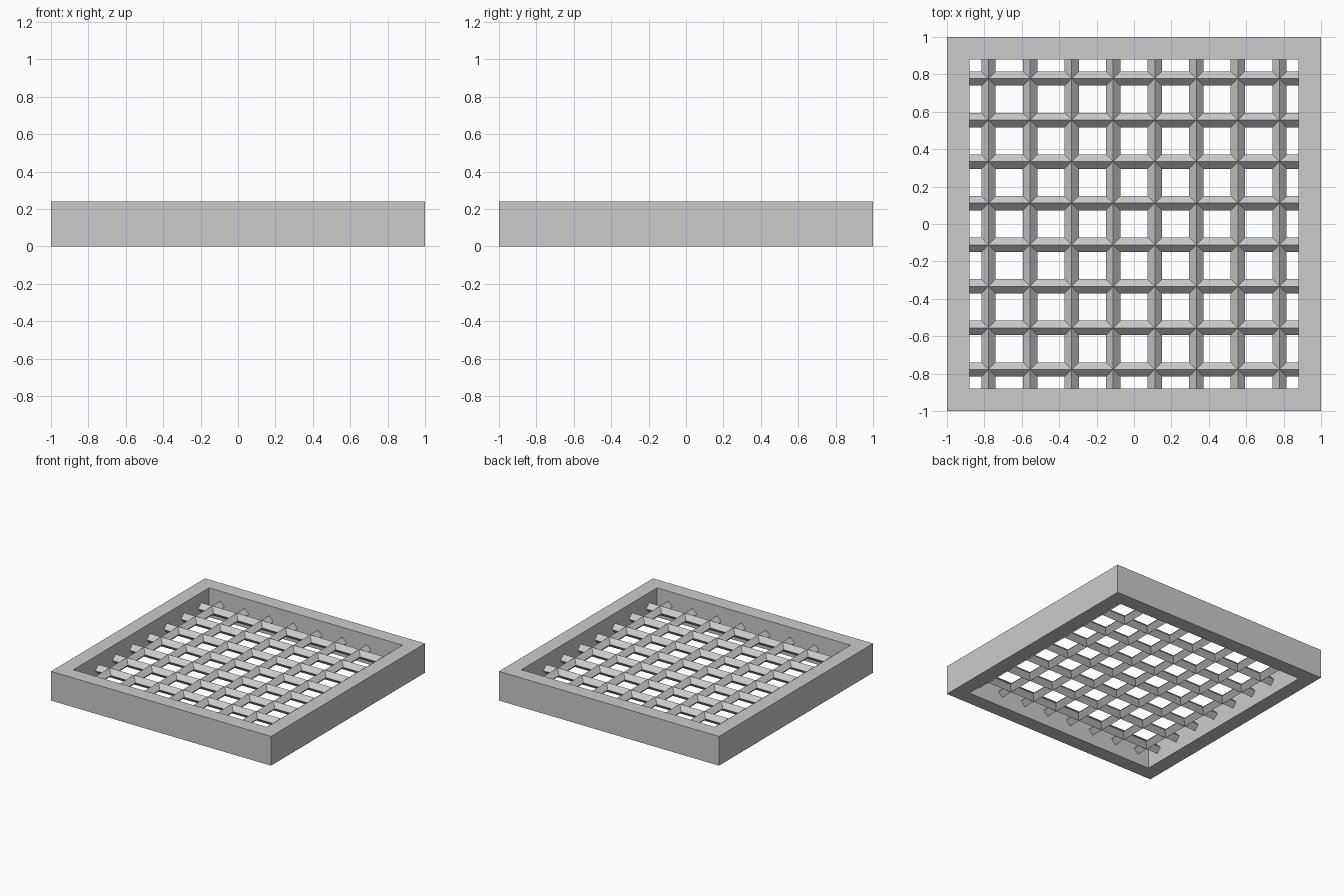
import bpy, bmesh
from math import pi

if "Cube" in bpy.data.objects:
    bpy.data.objects.remove(bpy.data.objects["Cube"])

OUTER, INNER, HEIGHT = 1.0, 0.88, 0.24
BAR_RADIUS, BAR_COUNT = 0.0385, 8


def make_object(name, bm):
    bmesh.ops.recalc_face_normals(bm, faces=bm.faces)
    mesh = bpy.data.meshes.new(name)
    bm.to_mesh(mesh)
    bm.free()
    obj = bpy.data.objects.new(name, mesh)
    bpy.context.collection.objects.link(obj)
    return obj


# Square frame: a ring of four mitred sides
bm = bmesh.new()
corners = [(-1, -1), (1, -1), (1, 1), (-1, 1)]
section = [(OUTER, 0), (OUTER, HEIGHT), (INNER, HEIGHT), (INNER, 0)]
rings = [[bm.verts.new((sx * r, sy * r, z)) for r, z in section] for sx, sy in corners]
for i in range(4):
    a, b = rings[i], rings[(i + 1) % 4]
    for j in range(4):
        k = (j + 1) % 4
        bm.faces.new((a[j], b[j], b[k], a[k]))
make_object("frame", bm)


# Lattice bars: four-sided rods standing on edge, at mid height
def lattice_bar(name, offset, along_x):
    bpy.ops.mesh.primitive_cylinder_add(vertices=4, radius=BAR_RADIUS, depth=2 * INNER + 0.02)
    bar = bpy.context.object
    bar.name = name
    if along_x:
        bar.rotation_euler = (0, pi / 2, 0)
        bar.location = (0, offset, HEIGHT / 2)
    else:
        bar.rotation_euler = (pi / 2, 0, 0)
        bar.location = (offset, 0, HEIGHT / 2)


for i in range(BAR_COUNT):
    offset = (2 * i - BAR_COUNT + 1) / (BAR_COUNT + 1)
    lattice_bar(f"cross_bar_{i + 1}", offset, True)
    lattice_bar(f"long_bar_{i + 1}", offset, False)
